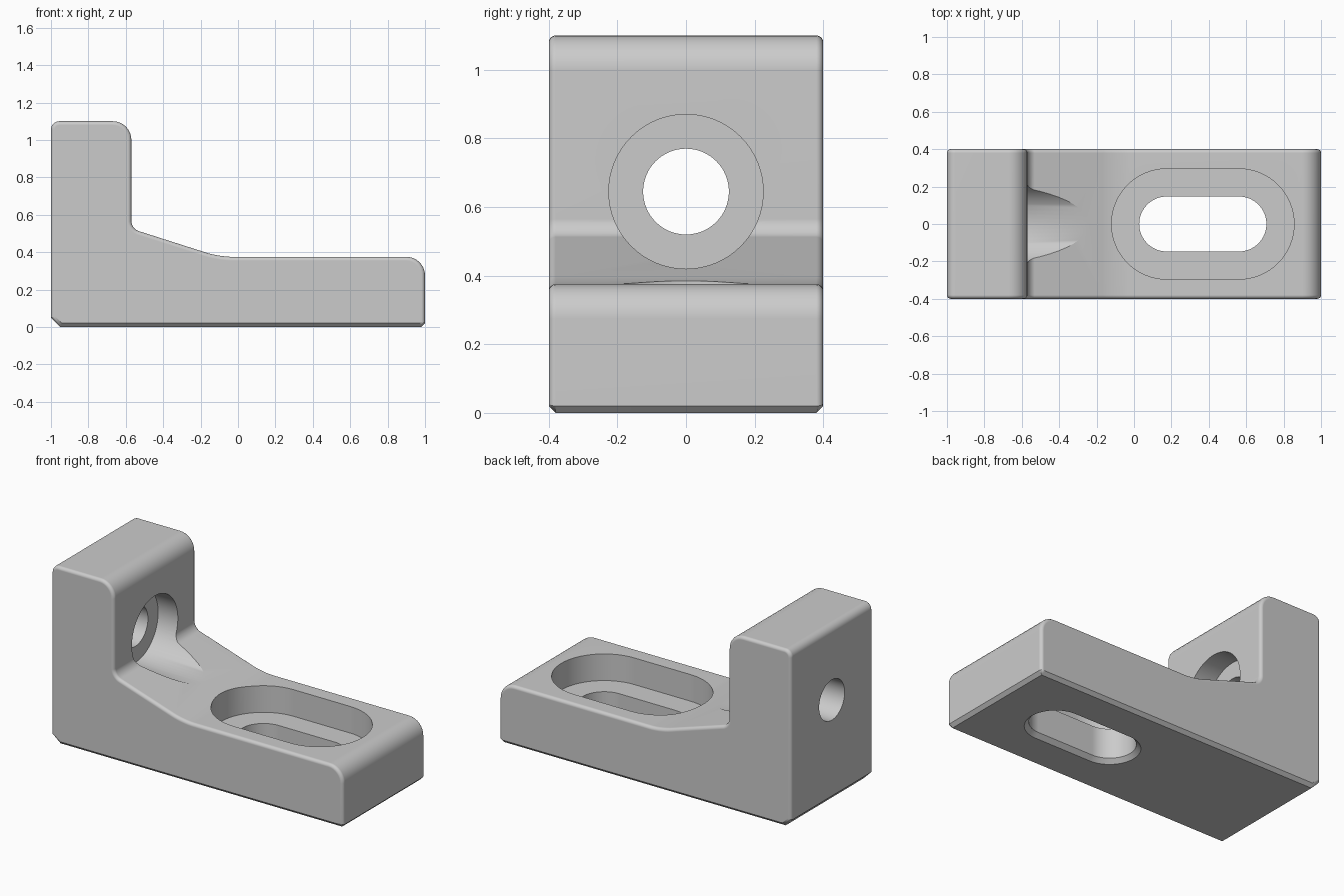
import bpy, bmesh, math
from mathutils import Vector
from mathutils.geometry import interpolate_bezier

cube = bpy.data.objects.get("Cube")
if cube:
    bpy.data.objects.remove(cube, do_unlink=True)

grey = bpy.data.materials.new("plain_grey")
grey.use_nodes = True
grey.diffuse_color = (0.6, 0.6, 0.6, 1)
grey.node_tree.nodes["Principled BSDF"].inputs["Base Color"].default_value = grey.diffuse_color


def loft(name, rings):
    """Closed solid through rings that have equal point counts."""
    bm = bmesh.new()
    loops = [[bm.verts.new(p) for p in ring] for ring in rings]
    n = len(loops[0])
    for a, b in zip(loops, loops[1:]):
        for i in range(n):
            j = (i + 1) % n
            bm.faces.new((a[i], a[j], b[j], b[i]))
    bm.faces.new(loops[0][::-1])
    bm.faces.new(loops[-1])
    bmesh.ops.remove_doubles(bm, verts=bm.verts, dist=1e-5)
    bmesh.ops.recalc_face_normals(bm, faces=bm.faces)
    mesh = bpy.data.meshes.new(name)
    bm.to_mesh(mesh)
    bm.free()
    mesh.materials.append(grey)
    obj = bpy.data.objects.new(name, mesh)
    bpy.context.collection.objects.link(obj)
    return obj


def rounded_profile(corners, steps=8):
    """Polygon from (x, z, tangent length) corners, rounded where length > 0."""
    points = []
    pts = [Vector((x, z)) for x, z, _ in corners]
    for i, (_, _, t) in enumerate(corners):
        c = pts[i]
        if not t:
            points.append(c)
            continue
        a = c + (pts[i - 1] - c).normalized() * t
        b = c + (pts[(i + 1) % len(pts)] - c).normalized() * t
        points += interpolate_bezier(a, a.lerp(c, 0.5523), b.lerp(c, 0.5523), b, steps + 1)
    return [Vector((p[0], p[1])) for p in points]


def inset(points, d):
    """Offset a counter-clockwise polygon inwards."""
    result = []
    for i, p in enumerate(points):
        u = (p - points[i - 1]).normalized()
        v = (points[(i + 1) % len(points)] - p).normalized()
        n1, n2 = Vector((-u.y, u.x)), Vector((-v.y, v.x))
        result.append(p + (n1 + n2) * (d / (1 + n1.dot(n2))))
    return result


def slot_ring(radius, half_length, steps=32):
    """Stadium outline, a circle when half_length is zero."""
    ring = []
    for side in (1, -1):
        for k in range(steps + 1):
            a = side * math.pi / 2 - math.pi / 2 + math.pi * k / steps - math.pi / 2 * side
            a += math.pi / 2 * (1 - side) + math.pi / 2 * (side - 1) if side > 0 else math.pi
            ring.append((side * half_length + radius * math.cos(a), radius * math.sin(a)))
    return ring


def stadium(radius, half_length, steps=32):
    right = [(-math.pi / 2 + math.pi * k / steps) for k in range(steps + 1)]
    ring = [(half_length + radius * math.cos(a), radius * math.sin(a)) for a in right]
    return ring + [(-x, -y) for x, y in ring]


# L-shaped body with rounded side rims and a chamfered base
profile = rounded_profile([
    (-0.95, 0, 0), (0.98, 0, 0), (1, 0.02, 0), (1, 0.375, 0.1),
    (-0.1, 0.375, 0.07), (-0.57, 0.525, 0.04), (-0.57, 1.1, 0.1),
    (-1, 1.1, 0.045), (-1, 0.05, 0)])
half_width, rim, rim_steps = 0.4, 0.02, 4
half = []
for k in range(rim_steps + 1):
    t = math.pi / 2 * k / rim_steps
    d = rim * (1 - math.sin(t))
    round_y = half_width - rim + rim * math.cos(t)
    flat_y = half_width - rim + d
    half.append([(q.x, -(flat_y if p.y < 0.001 else round_y), q.y)
                 for p, q in zip(profile, inset(profile, d))])
body = loft("angle_bracket", half + [[(x, -y, z) for x, y, z in ring] for ring in half[::-1]])

# Stepped slot through the foot, flared at the underside
slot = loft("slot_cutter", [
    [(0.368 + x, y, z) for x, y in stadium(r, 0.193)]
    for r, z in ((0.197, -0.025), (0.147, 0.025), (0.147, 0.21), (0.295, 0.21), (0.295, 0.6))])

# Counterbored hole through the wall, its wide end grooving the ramp
hole = loft("hole_cutter", [
    [(x, u, 0.645 + v) for u, v in stadium(r, 0)]
    for r, x in ((0.125, -1.1), (0.125, -0.705), (0.225, -0.705), (0.225, 0.1))])

for cutter in (slot, hole):
    mod = body.modifiers.new(cutter.name, 'BOOLEAN')
    mod.operation = 'DIFFERENCE'
    mod.solver = 'EXACT'
    mod.object = cutter
bpy.context.view_layer.update()
cut_mesh = bpy.data.meshes.new_from_object(
    body.evaluated_get(bpy.context.evaluated_depsgraph_get()))
body.modifiers.clear()
body.data = cut_mesh
for cutter in (slot, hole):
    bpy.data.objects.remove(cutter, do_unlink=True)

# Smooth rounded edges, crisp hole rims and chamfers
bpy.ops.object.select_all(action='DESELECT')
body.select_set(True)
bpy.context.view_layer.objects.active = body
bpy.ops.object.shade_smooth_by_angle(angle=math.radians(30))
weighted = body.modifiers.new("even_shading", 'WEIGHTED_NORMAL')
weighted.keep_sharp = True
